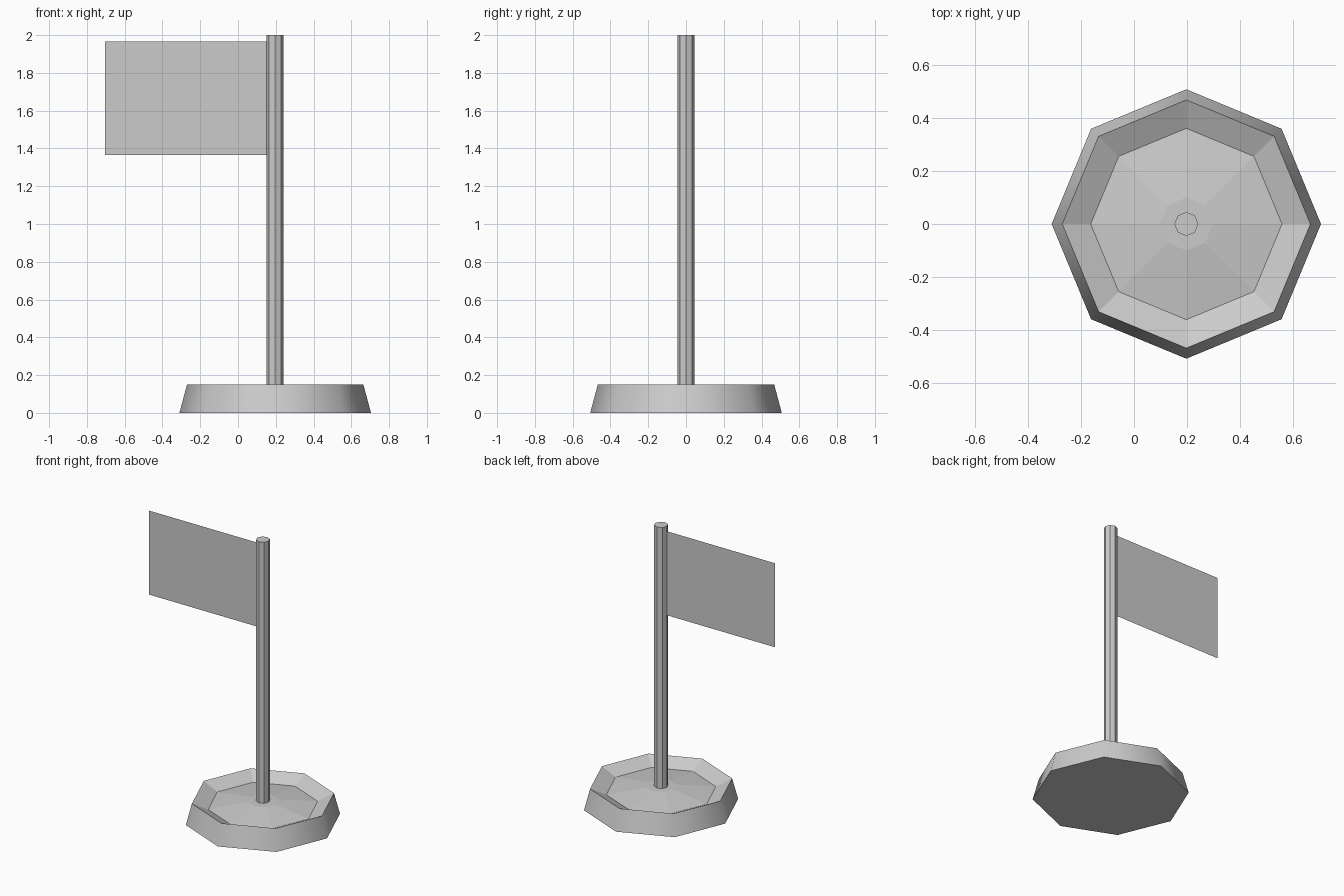
import bpy, bmesh
from math import cos, sin, pi

if "Cube" in bpy.data.objects:
    bpy.data.objects.remove(bpy.data.objects["Cube"])

CX = 0.197   # shared axis of base and pole
SIDES = 8


def lathe(name, profile, smooth_bands=()):
    """Stack octagonal rings (radius, z), capping both ends."""
    bm = bmesh.new()
    rings = []
    for r, z in profile:
        rings.append([bm.verts.new((r * cos(2 * pi * i / SIDES),
                                    r * sin(2 * pi * i / SIDES), z))
                      for i in range(SIDES)])
    for b, (lo, hi) in enumerate(zip(rings, rings[1:])):
        for i in range(SIDES):
            j = (i + 1) % SIDES
            f = bm.faces.new((lo[i], lo[j], hi[j], hi[i]))
            f.smooth = b in smooth_bands
    bm.faces.new(rings[0][::-1])
    bm.faces.new(rings[-1])
    return add(name, bm, (CX, 0, 0))


def add(name, bm, location=(0, 0, 0)):
    mesh = bpy.data.meshes.new(name)
    bm.to_mesh(mesh)
    bm.free()
    obj = bpy.data.objects.new(name, mesh)
    obj.location = location
    bpy.context.collection.objects.link(obj)
    return obj


# Dished base: sloped outer wall, sunken channel, shallow raised middle
lathe("base", [(0.507, 0), (0.467, 0.15), (0.36, 0.10), (0.10, 0.135)],
      smooth_bands=(0,))

# Pole
lathe("pole", [(0.045, 0.13), (0.045, 2.0)])

# Flag: a single flat sheet
bm = bmesh.new()
corners = [(-0.704, 1.365), (0.155, 1.365), (0.155, 1.965), (-0.704, 1.965)]
bm.faces.new([bm.verts.new((x, 0, z)) for x, z in corners])
add("flag", bm)
